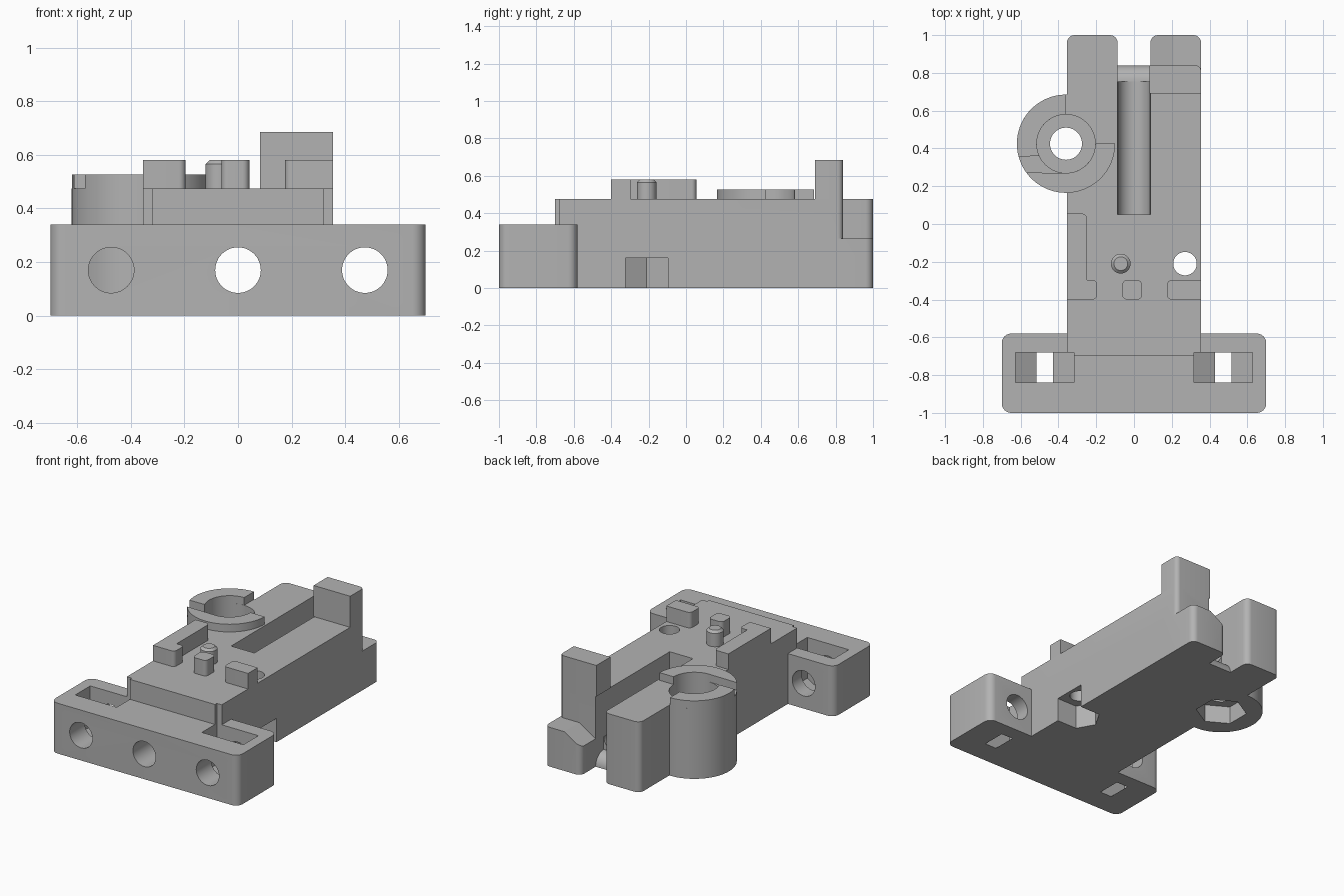
import bpy, bmesh, math
from math import sin, cos, radians, pi

cube = bpy.data.objects.get("Cube")
if cube:
    bpy.data.objects.remove(cube)

GREY = (0.45, 0.45, 0.45, 1)
mat = bpy.data.materials.new("plain_grey")
mat.use_nodes = True
mat.diffuse_color = GREY
mat.node_tree.nodes["Principled BSDF"].inputs["Base Color"].default_value = GREY

AXES = {"x": lambda a, b, c: (c, a, b),
        "y": lambda a, b, c: (a, c, b),
        "z": lambda a, b, c: (a, b, c)}


def prism(name, pts, lo, hi, axis="z"):
    """Extrude a flat outline along an axis."""
    bm = bmesh.new()
    low, high = ([bm.verts.new(AXES[axis](a, b, c)) for a, b in pts] for c in (lo, hi))
    bm.faces.new(low)
    bm.faces.new(high)
    n = len(pts)
    for i in range(n):
        j = (i + 1) % n
        bm.faces.new((low[i], low[j], high[j], high[i]))
    bmesh.ops.recalc_face_normals(bm, faces=bm.faces[:])
    me = bpy.data.meshes.new(name)
    bm.to_mesh(me)
    bm.free()
    me.materials.append(mat)
    ob = bpy.data.objects.new(name, me)
    bpy.context.scene.collection.objects.link(ob)
    return ob


def arc(cx, cy, r, start, end, steps):
    angles = [radians(start + (end - start) * i / steps) for i in range(steps + 1)]
    return [(cx + r * cos(t), cy + r * sin(t)) for t in angles]


def circle(cx, cy, r, n=48, turn=0):
    return arc(cx, cy, r, turn, turn + 360, n)[:-1]


def rounded(corners):
    """Right-angled outline; each corner is (a, b, radius)."""
    out = []
    for i, (x, y, r) in enumerate(corners):
        if r == 0:
            out.append((x, y))
            continue
        dirs = []
        for q in (corners[i - 1], corners[(i + 1) % len(corners)]):
            d = math.hypot(q[0] - x, q[1] - y)
            dirs.append(((q[0] - x) / d, (q[1] - y) / d))
        (ux, uy), (vx, vy) = dirs
        cx, cy = x + r * (ux + vx), y + r * (uy + vy)
        for k in range(7):
            t = pi / 2 * k / 6
            out.append((cx - r * (vx * cos(t) + ux * sin(t)),
                        cy - r * (vy * cos(t) + uy * sin(t))))
    return out


def rect(x0, x1, y0, y1, bl=0, br=0, tr=0, tl=0):
    return rounded([(x0, y0, bl), (x1, y0, br), (x1, y1, tr), (x0, y1, tl)])


def combine(target, tool, operation):
    """Boolean the tool into the target, then drop the tool."""
    mod = target.modifiers.new("bool", "BOOLEAN")
    mod.operation, mod.object, mod.solver = operation, tool, "EXACT"
    graph = bpy.context.evaluated_depsgraph_get()
    graph.update()
    me = bpy.data.meshes.new_from_object(target.evaluated_get(graph))
    target.modifiers.clear()
    target.data = me
    bpy.data.objects.remove(tool)


TOP, PAD, W, SLOT = 0.475, 0.58, 0.355, 0.087
BX, BY = -0.36, 0.425      # boss centre
NX, NY = 0.27, -0.21       # side nut trap centre

# Main body with one long rear arm
body = prism("main_body", rounded([
    (-W, -0.7, 0), (W, -0.7, 0), (W, 0.84, 0.03), (-SLOT, 0.84, 0),
    (-SLOT, 1, 0.04), (-W, 1, 0.04)]), 0, TOP)

# Front bar, round boss, low rear step
for part in (
    prism("front_bar", rect(-0.7, 0.7, -1, -0.58, 0.05, 0.05, 0.05, 0.05), 0, 0.34),
    prism("boss", circle(BX, BY, 0.26, 72), 0, TOP),
    prism("rear_step", rect(SLOT, W, 0.7, 1, 0, 0, 0.04, 0.04), 0, 0.265),
):
    combine(body, part, "UNION")

cuts = [
    # long bore, open channel and rolled channel mouth
    prism("bore", circle(0, 0.17, 0.085), -1.1, 1.1, "y"),
    prism("channel", rect(-SLOT, SLOT, 0.05, 0.9), 0.17, 0.7),
    prism("channel_mouth", arc(0.755, 0, 0.085, 90, 0, 10)
          + [(0.84, -0.05), (0.9, -0.05), (0.9, 0.3), (0.755, 0.3)], -SLOT, SLOT, "x"),
    # sloped half of the rear step
    prism("step_slope", [(0.21, 0.265), (0.06, 0.172), (0.06, 0.4), (0.21, 0.4)],
          0.84, 1.1, "y"),
    # boss bore, counterbore and hex nut recess
    prism("boss_bore", circle(BX, BY, 0.085), -0.1, 0.7),
    prism("counterbore", circle(BX, BY, 0.155), 0.3, 0.7),
    prism("boss_hex", circle(BX, BY, 0.16, 6, 30), -0.1, 0.12),
    # side nut trap and its screw hole
    prism("screw_hole", circle(NX, NY, 0.062), -0.1, 0.7),
    prism("side_trap", [(NX - 0.13, NY), (NX - 0.065, NY + 0.113), (0.5, NY + 0.113),
                        (0.5, NY - 0.113), (NX - 0.065, NY - 0.113)], -0.1, 0.16),
]
# Bar screw holes and nut slots, one pair per side
for s in (-1, 1):
    c = 0.473 * s
    cuts.append(prism("bar_hole", circle(c, 0.17, 0.085), -1.1, -0.5, "y"))
    cuts.append(prism("nut_slot", [
        (c - 0.155, 0.5), (c - 0.155, 0.064), (c - 0.043, 0), (c - 0.043, -0.1),
        (c + 0.043, -0.1), (c + 0.043, 0), (c + 0.155, 0.064), (c + 0.155, 0.5)],
        -0.84, -0.68, "y"))
for cut in cuts:
    combine(body, cut, "DIFFERENCE")

# Rear tower
tower = prism("rear_tower", rect(SLOT - 0.005, W, 0.69, 0.84, 0, 0, 0.03, 0), TOP, 0.685)

# Raised collar in two pieces around the boss
collar_back = prism("collar_back", arc(BX, BY, 0.26, 90, 195, 24)
                    + arc(BX, BY, 0.155, 205, 90, 24), TOP, 0.527)
collar_front = prism("collar_front", arc(BX, BY, 0.26, 216, 360, 32)
                     + arc(BX, BY, 0.155, 0, -90, 20), TOP, 0.527)

# Locating pads and peg
pad_l = prism("long_pad", rounded([
    (-W, -0.4, 0), (-0.195, -0.4, 0.025), (-0.195, -0.297, 0.025), (-0.25, -0.297, 0),
    (-0.25, 0.055, 0.025), (-W, 0.055, 0)]), TOP, PAD)
pad_m = prism("middle_pad", rect(-0.062, 0.042, -0.4, -0.297, .025, .025, .025, .025), TOP, PAD)
pad_r = prism("left_pad", rect(0.175, W, -0.4, -0.297, 0.025, 0, 0, 0.025), TOP, PAD)
peg = prism("peg", circle(-0.07, -0.21, 0.052, 32), TOP, 0.565)
tip = prism("peg_tip", circle(-0.07, -0.21, 0.052, 32), 0.565, 0.58)
for v in tip.data.vertices:
    if v.co.z > 0.57:
        v.co.x = -0.07 + (v.co.x + 0.07) * 0.7
        v.co.y = -0.21 + (v.co.y + 0.21) * 0.7

# Smooth curved walls, keep edges sharp
bpy.ops.object.select_all(action="DESELECT")
for ob in (body, tower, collar_back, collar_front, pad_l, pad_m, pad_r, peg, tip):
    ob.select_set(True)
    bpy.context.view_layer.objects.active = ob
bpy.ops.object.shade_smooth_by_angle(angle=radians(25))
